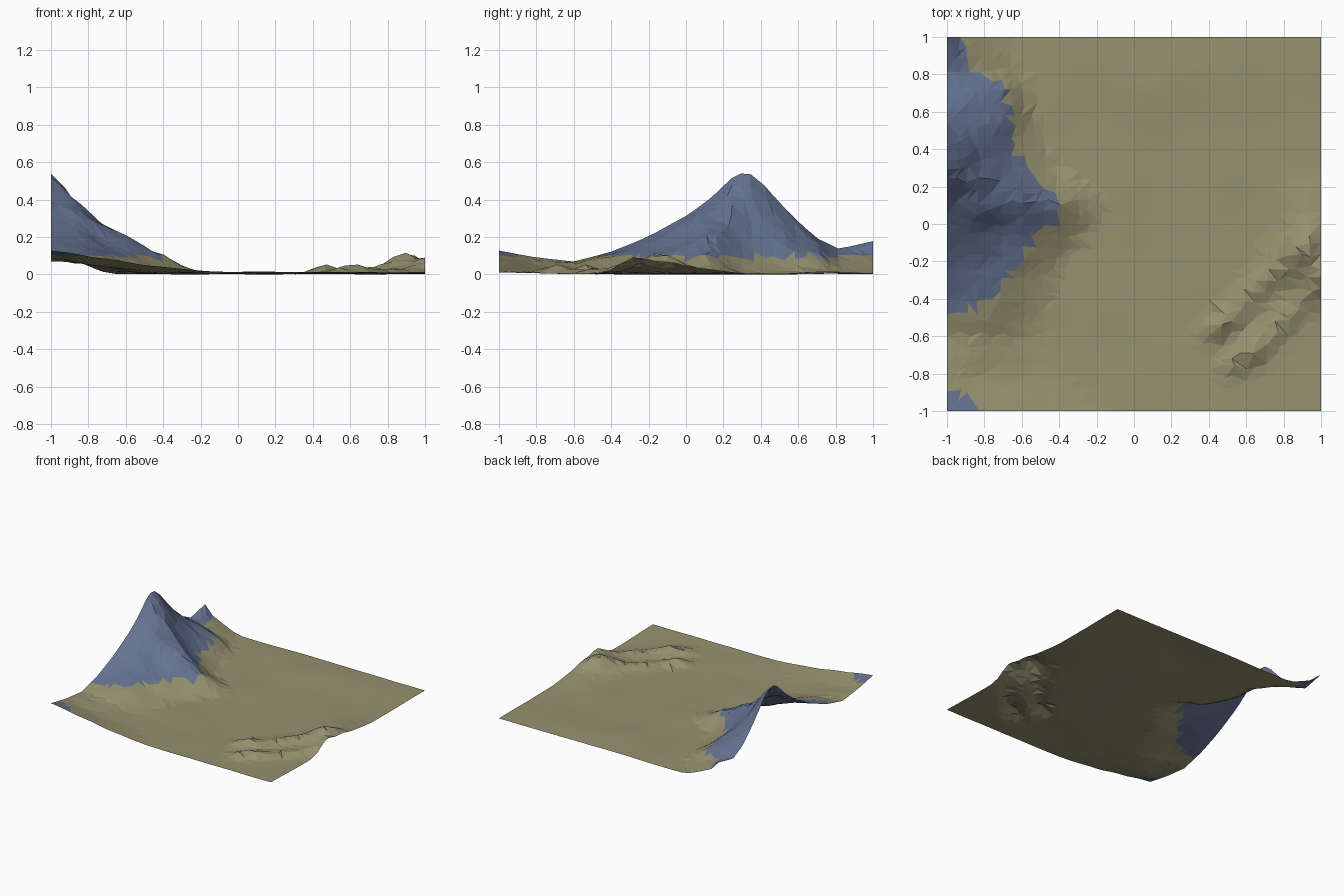
import bpy, bmesh, math, random
from mathutils import noise, Vector

if "Cube" in bpy.data.objects:
    bpy.data.objects.remove(bpy.data.objects["Cube"])

random.seed(4)
N = 34          # cells per side

# Mountain sections: y, height at left edge, x and height of rock line, x of foot
SECTIONS = [
    (-1.0, .115, -.86, .095, -.10), (-.8, .085, -.82, .05, -.35),
    (-.6, .065, -.80, .05, -.45), (-.42, .11, -.72, .09, -.45),
    (-.2, .20, -.62, .10, -.38), (0.0, .31, -.50, .10, -.20),
    (.1, .38, -.42, .11, -.15), (.2, .47, -.49, .10, -.20),
    (.27, .54, -.59, .10, -.38), (.37, .53, -.63, .10, -.45),
    (.5, .38, -.68, .11, -.50), (.6, .28, -.67, .11, -.52),
    (.7, .19, -.66, .11, -.55), (.82, .13, -.82, .09, -.60),
    (1.0, .175, -.93, .10, -.68)]

# Low hills: x, y, height, half length, half width, angle
HILLS = [
    (.90, -.14, .105, .15, .10, 50), (1.02, -.27, .08, .13, .09, 40),
    (.68, -.32, .035, .20, .06, 45), (.46, -.54, .05, .10, .055, 35),
    (.60, -.70, .05, .12, .06, 35), (.82, -.50, .03, .20, .06, 45),
    (.95, .10, .025, .15, .15, 0), (.10, .75, .012, .25, .25, 0)]


def lerp(a, b, t):
    return a + (b - a) * t


def section(y):
    for a, b in zip(SECTIONS, SECTIONS[1:]):
        if y <= b[0]:
            t = (y - a[0]) / (b[0] - a[0])
            return [lerp(p, q, t) for p, q in zip(a[1:], b[1:])]
    return SECTIONS[-1][1:]


def height(x, y):
    edge, line, line_z, foot = section(y)
    if x < line:
        z = lerp(edge, line_z, (x + 1) / (line + 1))
    elif x < foot:
        z = line_z * (1 - (x - line) / (foot - line)) ** 1.25
    else:
        z = 0
    # Rock creases, fading at the outer edge
    crease = noise.noise(Vector((x * 5, y * 7, 2.3)))
    z *= 1 + .22 * crease * min(1, (x + 1) * 5)
    for cx, cy, h, l, w, ang in HILLS:
        a = math.radians(ang)
        u = (x - cx) * math.cos(a) + (y - cy) * math.sin(a)
        v = (y - cy) * math.cos(a) - (x - cx) * math.sin(a)
        z += h * math.exp(-(u / l) ** 2 - (v / w) ** 2)
    # Slight waves and raised front rim on the plain
    z += .008 + .006 * noise.noise(Vector((x * 3, y * 3, 7)))
    z += .010 * max(0, -y - .6) / .4
    return max(z, 0)


def material(name, color):
    m = bpy.data.materials.new(name)
    m.diffuse_color = (*color, 1)
    m.use_nodes = True
    m.node_tree.nodes["Principled BSDF"].inputs["Base Color"].default_value = m.diffuse_color
    return m


# Irregular triangulated ground sheet
bm = bmesh.new()
step = 2 / N
rows = []
for j in range(N + 1):
    row = []
    for i in range(N + 1):
        x, y = -1 + i * step, -1 + j * step
        if 0 < i < N:
            x += random.uniform(-.3, .3) * step
        if 0 < j < N:
            y += random.uniform(-.3, .3) * step
        row.append(bm.verts.new((x, y, height(x, y))))
    rows.append(row)
low = min(v.co.z for v in bm.verts)
for v in bm.verts:
    v.co.z -= low

for j in range(N):
    for i in range(N):
        a, b = rows[j][i], rows[j][i + 1]
        c, d = rows[j + 1][i + 1], rows[j + 1][i]
        tris = [(a, b, c), (a, c, d)] if random.random() < .5 else [(a, b, d), (b, c, d)]
        for t in tris:
            f = bm.faces.new(t)
            mid = f.calc_center_median()
            # Rock colour on the high ground of the mountain side
            f.material_index = int(mid.z > .098 and mid.x < 0)

mesh = bpy.data.meshes.new("terrain")
bm.to_mesh(mesh)
bm.free()
mesh.materials.append(material("grass", (.30, .285, .16)))
mesh.materials.append(material("rock", (.13, .17, .285)))
terrain = bpy.data.objects.new("terrain", mesh)
bpy.context.collection.objects.link(terrain)
